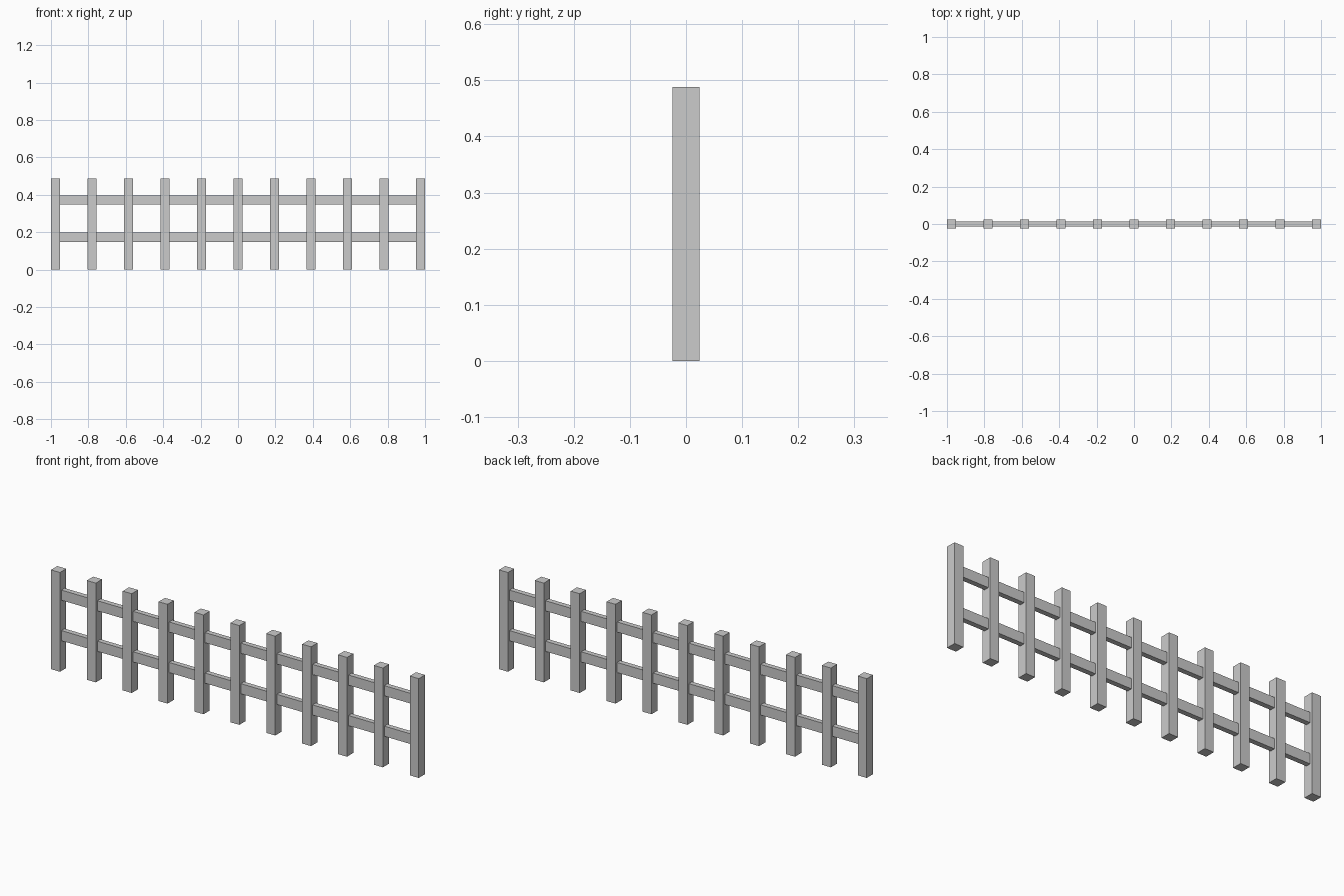
import bpy

if "Cube" in bpy.data.objects:
    bpy.data.objects.remove(bpy.data.objects["Cube"])

POSTS = 11
WIDTH = 0.0488
HEIGHT = 0.488
SPAN = 2.0 - WIDTH  # distance between the outer post centres


def box(name, centre, size):
    bpy.ops.mesh.primitive_cube_add(size=1, location=centre)
    obj = bpy.context.object
    obj.name = name
    obj.scale = size
    bpy.ops.object.transform_apply(location=False, rotation=False, scale=True)
    return obj


# Square upright posts
for i in range(POSTS):
    x = -SPAN / 2 + SPAN * i / (POSTS - 1)
    box(f"post_{i + 1}", (x, 0, HEIGHT / 2), (WIDTH, WIDTH, HEIGHT))

# Thin rails running through the posts, ending inside the outer ones
for name, z in (("lower_rail", 0.173), ("upper_rail", 0.372)):
    box(name, (0, 0, z), (SPAN, 0.025, 0.05))
